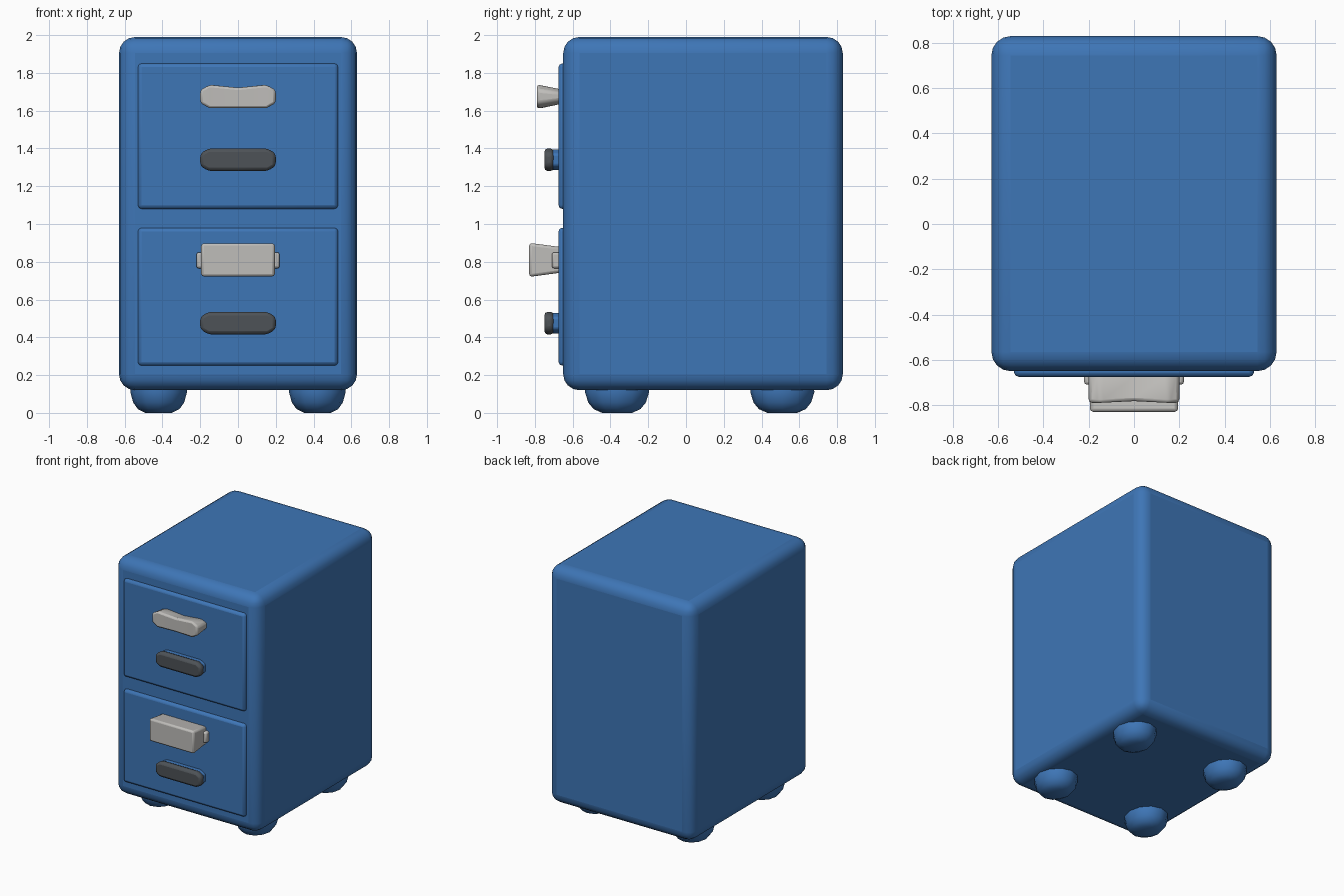
import bpy, bmesh, math
from mathutils import Vector

if "Cube" in bpy.data.objects:
    bpy.data.objects.remove(bpy.data.objects["Cube"])


def material(name, rgb):
    m = bpy.data.materials.new(name)
    m.diffuse_color = (*rgb, 1)
    m.use_nodes = True
    m.node_tree.nodes["Principled BSDF"].inputs["Base Color"].default_value = m.diffuse_color
    return m


BLUE = material("blue paint", (0.048, 0.18, 0.47))
LIGHT = material("light grey", (0.52, 0.51, 0.49))
DARK = material("dark grey", (0.075, 0.085, 0.095))


def finish(name, bm, mat, bevel, segments, angle=40):
    """Turn a bmesh into a rounded, smooth-shaded object."""
    bmesh.ops.recalc_face_normals(bm, faces=bm.faces)
    mesh = bpy.data.meshes.new(name)
    bm.to_mesh(mesh)
    bm.free()
    mesh.materials.append(mat)
    ob = bpy.data.objects.new(name, mesh)
    bpy.context.collection.objects.link(ob)
    if bevel:
        mod = ob.modifiers.new("rounding", 'BEVEL')
        mod.width, mod.segments = bevel, segments
        mod.limit_method = 'ANGLE'
        mod.angle_limit = math.radians(25)
    bpy.ops.object.select_all(action='DESELECT')
    ob.select_set(True)
    bpy.context.view_layer.objects.active = ob
    bpy.ops.object.shade_smooth_by_angle(angle=math.radians(angle))
    return ob


def box(name, x, y, z, mat, bevel, segments=3, back=(1, 1)):
    """Rounded box from (min, max) ranges; back scales the rear face in x and z."""
    bm = bmesh.new()
    bmesh.ops.create_cube(bm, size=1)
    centre = Vector((sum(r) / 2 for r in (x, y, z)))
    size = [r[1] - r[0] for r in (x, y, z)]
    for v in bm.verts:
        sx, sz = back if v.co.y > 0 else (1, 1)
        v.co = centre + Vector((v.co.x * size[0] * sx, v.co.y * size[1], v.co.z * size[2] * sz))
    return finish(name, bm, mat, bevel, segments)


def bar(name, half, chamfer, y, z, mat, bevel, back=1.0, dip=0.0):
    """Grip with chamfered ends, tapering towards the cabinet, dipped in the middle."""
    bm = bmesh.new()
    zc, h = (z[0] + z[1]) / 2, (z[1] - z[0]) / 2
    rings = []
    for x, f in ((-half, 0.55), (-half + chamfer, 1), (0, 1), (half - chamfer, 1), (half, 0.55)):
        d = dip if x == 0 else 0
        ring = [(y[0] + d / 2, -h * f), (y[0] + d / 2, h * f - d), (y[1], h * f * back - d), (y[1], -h * f * back)]
        rings.append([bm.verts.new((x, a, zc + b)) for a, b in ring])
    for r, s in zip(rings, rings[1:]):
        for i in range(4):
            j = (i + 1) % 4
            bm.faces.new((r[i], r[j], s[j], s[i]))
    bm.faces.new(rings[0])
    bm.faces.new(rings[-1])
    return finish(name, bm, mat, bevel, 2)


# Cabinet shell
box("cabinet_body", (-0.63, 0.63), (-0.65, 0.83), (0.12, 1.99), BLUE, 0.085, 4)

# Two shallow drawer fronts
for name, z in (("upper_drawer", (1.08, 1.85)), ("lower_drawer", (0.25, 0.98))):
    box(name, (-0.53, 0.53), (-0.675, -0.60), z, BLUE, 0.02, 2)

# Light handles
bar("upper_handle", 0.20, 0.05, (-0.79, -0.66), (1.61, 1.74), LIGHT, 0.015, 0.6, 0.015)
box("lower_handle", (-0.195, 0.195), (-0.83, -0.66), (0.72, 0.90), LIGHT, 0.015, 2, (1, 0.75))
box("lower_handle_bracket", (-0.22, 0.22), (-0.71, -0.66), (0.765, 0.85), LIGHT, 0.012, 2)

# Dark pulls on blue mounts
for name, z in (("upper_pull", (1.28, 1.40)), ("lower_pull", (0.415, 0.535))):
    bar(name, 0.20, 0.045, (-0.75, -0.70), z, DARK, 0.018)
    bar(name + "_mount", 0.19, 0.045, (-0.71, -0.66), (z[0] + 0.005, z[1] - 0.005), BLUE, 0.01)

# Four rounded feet
FOOT = ((0.145, 0.16), (0.15, 0.11), (0.135, 0.055), (0.11, 0.02), (0.07, 0.0))
for fx, side in ((-0.42, "left"), (0.42, "right")):
    for fy, end in ((-0.365, "front"), (0.51, "back")):
        bm = bmesh.new()
        n = 12
        rings = [[bm.verts.new((fx + r * math.cos(math.tau * i / n),
                                fy + 1.13 * r * math.sin(math.tau * i / n), z))
                  for i in range(n)] for r, z in FOOT]
        for a, b in zip(rings, rings[1:]):
            for i in range(n):
                j = (i + 1) % n
                bm.faces.new((a[i], a[j], b[j], b[i]))
        bm.faces.new(rings[0])
        bm.faces.new(rings[-1])
        finish(f"{end}_{side}_foot", bm, BLUE, 0, 0, 50)
